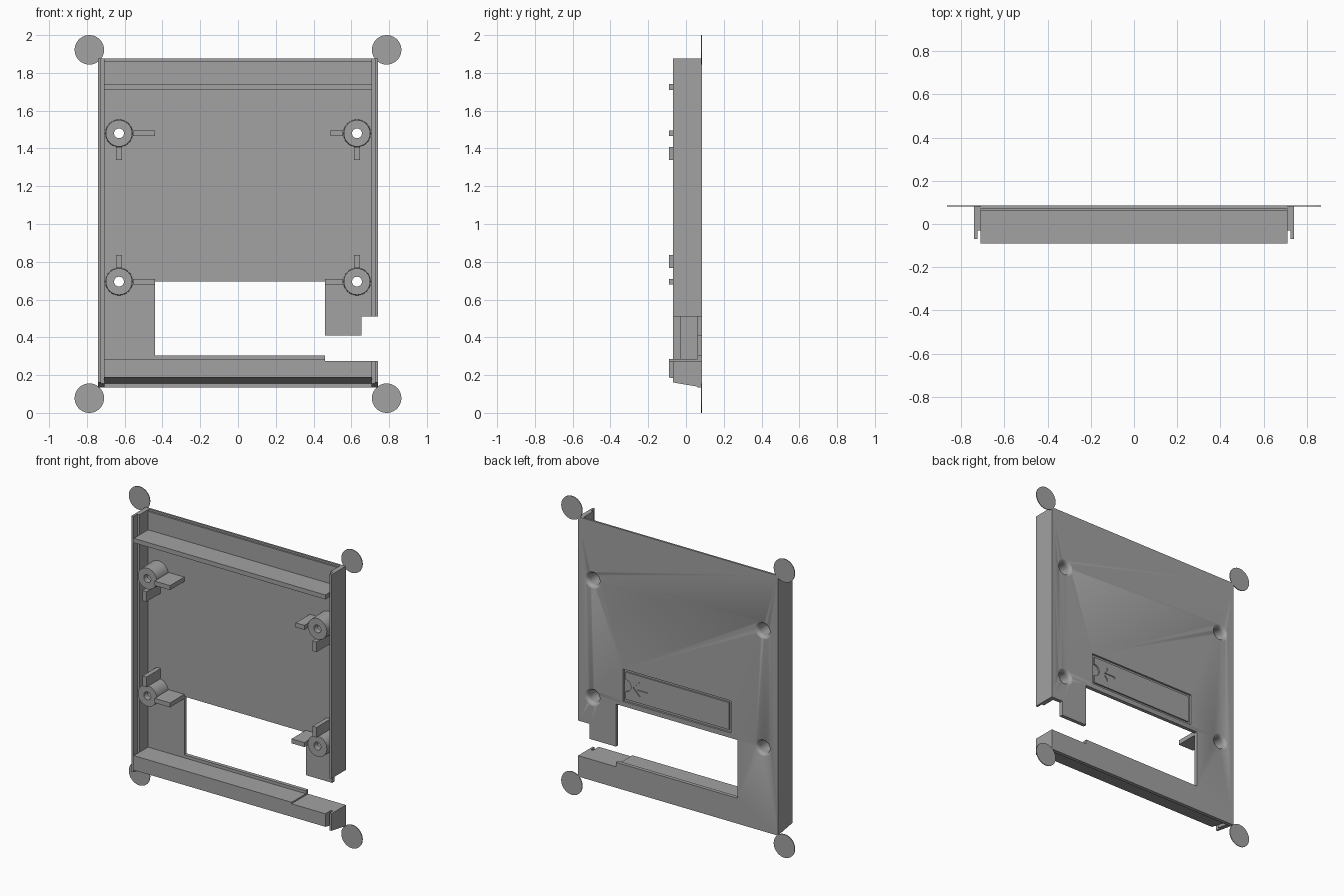
import bpy, bmesh
from math import sin, cos, pi
from mathutils import Vector

if "Cube" in bpy.data.objects:
    bpy.data.objects.remove(bpy.data.objects["Cube"])

GREY = bpy.data.materials.new("plain grey")
GREY.use_nodes = True
GREY.diffuse_color = (0.36, 0.36, 0.36, 1)
GREY.node_tree.nodes["Principled BSDF"].inputs["Base Color"].default_value = (0.36, 0.36, 0.36, 1)

BACK, INNER, FRONT = 0.085, 0.06, -0.09
TOP, BASE = 1.875, 0.135


def finish(name, bm):
    bmesh.ops.recalc_face_normals(bm, faces=bm.faces)
    mesh = bpy.data.meshes.new(name)
    bm.to_mesh(mesh)
    bm.free()
    mesh.materials.append(GREY)
    obj = bpy.data.objects.new(name, mesh)
    bpy.context.collection.objects.link(obj)
    return obj


def prism(name, outline, start, end, axis="y"):
    """Extrude an outline: (x, z) points along y, or (y, z) points along x."""
    bm = bmesh.new()
    place = (lambda p: (p[0], start, p[1])) if axis == "y" else (lambda p: (start, p[0], p[1]))
    face = bm.faces.new([bm.verts.new(place(p)) for p in outline])
    out = bmesh.ops.extrude_face_region(bm, geom=[face])
    step = Vector((0, end - start, 0) if axis == "y" else (end - start, 0, 0))
    bmesh.ops.translate(bm, vec=step, verts=[g for g in out["geom"] if isinstance(g, bmesh.types.BMVert)])
    return finish(name, bm)


def rect(a, b, c, d):
    return [(a, c), (b, c), (b, d), (a, d)]


def arc(cx, cz, r, start=0, end=2 * pi, n=40, closed=True):
    count = n if closed else n + 1
    return [(cx + r * cos(start + (end - start) * i / n),
             cz + r * sin(start + (end - start) * i / n)) for i in range(count)]


def lathe(name, profile, cx, cz, n=40):
    """Revolve a closed (radius, y) profile about a y-parallel axis."""
    bm = bmesh.new()
    rings = [[bm.verts.new((x, y, z)) for x, z in arc(cx, cz, r, n=n)] for r, y in profile]
    for a, b in zip(rings, rings[1:] + rings[:1]):
        for i in range(n):
            j = (i + 1) % n
            bm.faces.new((a[i], a[j], b[j], b[i]))
    obj = finish(name, bm)
    smooth(obj)
    return obj


def select(obj):
    bpy.ops.object.select_all(action="DESELECT")
    obj.select_set(True)
    bpy.context.view_layer.objects.active = obj


def smooth(obj):
    select(obj)
    bpy.ops.object.shade_smooth_by_angle(angle=0.6)


def cut(obj, cutter):
    mod = obj.modifiers.new("cut", "BOOLEAN")
    mod.operation = "DIFFERENCE"
    mod.solver = "EXACT"
    mod.object = cutter
    select(obj)
    bpy.ops.object.modifier_apply(modifier=mod.name)
    bpy.data.objects.remove(cutter)


# Back plate: one outline that wraps around the window and the side gap
plate = prism("back_plate", [
    (-0.74, BASE), (0.74, BASE), (0.74, 0.275), (0.46, 0.275), (0.46, 0.305),
    (-0.44, 0.305), (-0.44, 0.695), (0.46, 0.695), (0.46, 0.41), (0.655, 0.41),
    (0.655, 0.51), (0.74, 0.51), (0.74, TOP), (-0.74, TOP)], INNER, BACK)

# Step along the top edge of the plate
cut(plate, prism("top_step", rect(-0.71, 0.71, TOP - 0.012, TOP + 0.05), INNER - 0.05, 0.072))

# Screw bosses with rounded countersinks through the plate
SCREWS = [(sx * 0.63, z) for sx in (-1, 1) for z in (0.695, 1.48)]
flare = [(0.04 + 0.024 * (1 - cos(t * pi / 12)), INNER + 0.026 * sin(t * pi / 12)) for t in range(7)]
for x, z in SCREWS:
    bore = lathe("screw_bore", [(0.002, 0.04), (0.04, 0.04)] + flare
                 + [(0.064, 0.1), (0.002, 0.1)], x, z)
    # Close the thin core so the cutter is solid
    core = bmesh.new()
    core.from_mesh(bore.data)
    bmesh.ops.delete(core, geom=[f for f in core.faces if all(
        (v.co.x - x) ** 2 + (v.co.z - z) ** 2 < 0.0001 for v in f.verts)], context="FACES")
    bmesh.ops.holes_fill(core, edges=core.edges, sides=0)
    bmesh.ops.recalc_face_normals(core, faces=core.faces)
    core.to_mesh(bore.data)
    core.free()
    cut(plate, bore)
    lathe("screw_boss", [(0.073, INNER), (0.07, -0.06), (0.026, -0.06),
                         (0.026, -0.02), (0.04, -0.02), (0.04, INNER)], x, z)

# Shallow pocket in the back for the hatch
cut(plate, prism("hatch_pocket", rect(-0.393, 0.407, 0.728, 0.944), BACK - 0.013, BACK + 0.05))
smooth(plate)

# Hatch panel with a finger notch and an arrow sunk into it
mid = 0.836
hatch = prism("hatch_panel", [(0.39, 0.745), (-0.376, 0.745), (-0.376, 0.927), (0.39, 0.927)]
              + arc(0.39, mid, 0.04, pi / 2, 3 * pi / 2, 16, False), BACK - 0.014, BACK - 0.003)
cut(hatch, prism("arrow_cut", [
    (0.335, mid), (0.285, mid + 0.05), (0.285, mid + 0.03), (0.305, mid + 0.008),
    (0.225, mid + 0.008), (0.225, mid - 0.008), (0.305, mid - 0.008),
    (0.285, mid - 0.03), (0.285, mid - 0.05)], BACK - 0.009, BACK + 0.05))

# Stepped side walls, the left one broken by the gap
for side, spans in ((-1, [(BASE, TOP)]), (1, [(BASE, 0.275), (0.51, TOP)])):
    for low, high in spans:
        for part, x0, x1, front in (("outer", 0.725, 0.74, -0.07), ("inner", 0.708, 0.725, -0.03)):
            lift = (BACK - front) * 0.17 if low == BASE else 0
            prism(part + "_side_wall", [(front, low + lift), (BACK, low), (BACK, high), (front, high)],
                  side * x0, side * x1, "x")

# Bottom rail with a sloped underside and a lower end
for name, x0, x1, top in (("bottom_rail", -0.71, 0.46, 0.285), ("bottom_rail_end", 0.46, 0.71, 0.275)):
    prism(name, [(FRONT, 0.188), (INNER, 0.156), (INNER, top), (FRONT, top)], x0, x1, "x")

# Upper shelf
prism("upper_shelf", rect(-0.71, 0.71, 1.71, 1.74), FRONT, INNER)

# Stop ribs beside every boss
for x0, x1, z in ((-0.555, -0.44, 1.48), (0.49, 0.555, 1.48), (-0.555, -0.44, 0.695), (0.46, 0.555, 0.695)):
    prism("side_rib", rect(x0, x1, z - 0.015, z + 0.015), FRONT, INNER)
for x in (-0.63, 0.63):
    for z0, z1 in ((1.34, 1.408), (0.768, 0.836)):
        prism("upright_rib", rect(x - 0.015, x + 0.015, z0, z1), FRONT, INNER)

# Thin corner discs
for x in (-0.787, 0.787):
    for z in (0.078, 1.922):
        prism("corner_disc", arc(x, z, 0.078), BACK - 0.005, BACK)
